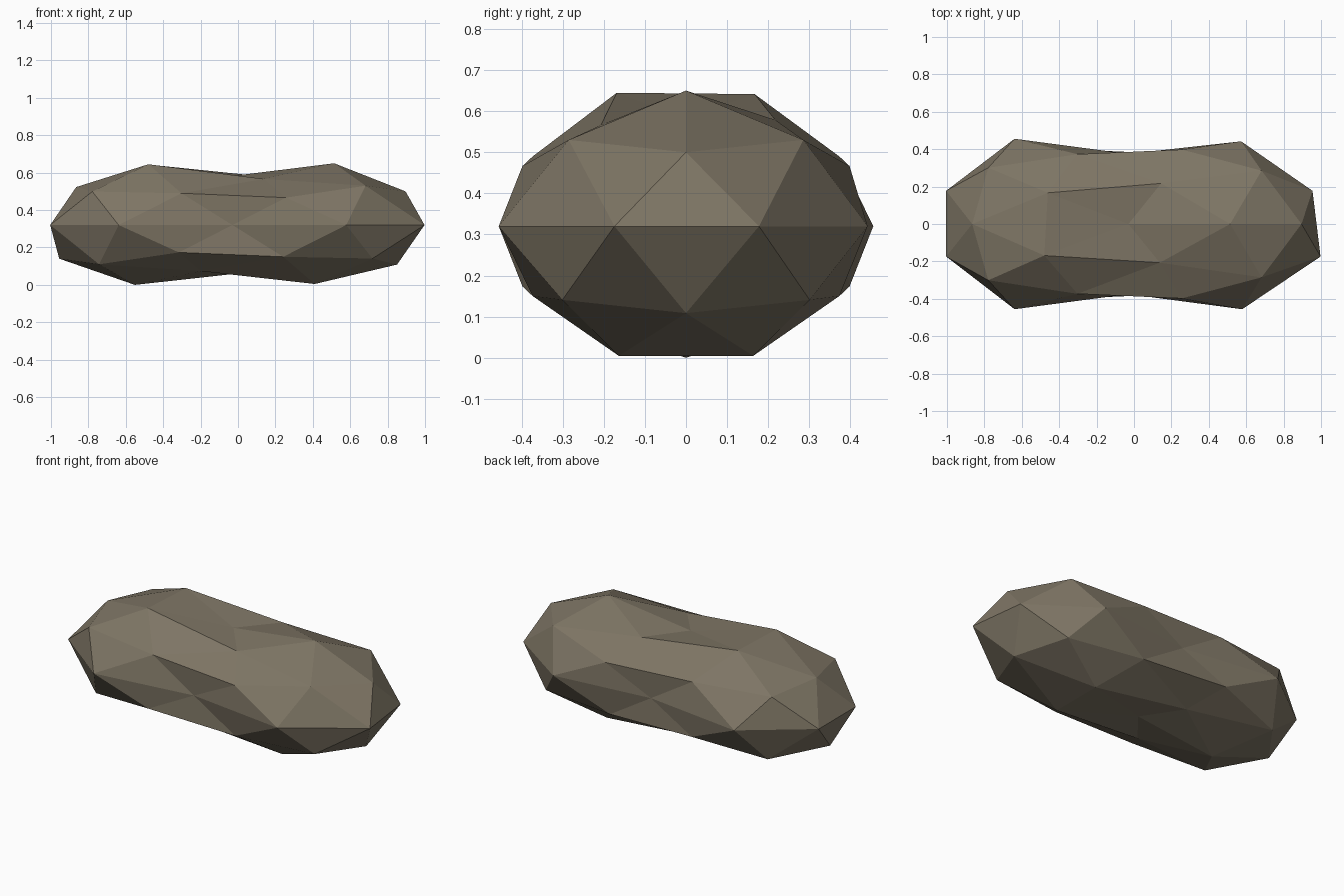
import bpy
import math
from mathutils import Vector

cube = bpy.data.objects.get("Cube")
if cube:
    bpy.data.objects.remove(cube, do_unlink=True)

# Stone colour
stone = bpy.data.materials.new("grey brown stone")
stone.use_nodes = True
colour = (0.21, 0.18, 0.13, 1)
stone.diffuse_color = colour
stone.node_tree.nodes["Principled BSDF"].inputs["Base Color"].default_value = colour

# Faceted ball that becomes the rock
bpy.ops.mesh.primitive_ico_sphere_add(subdivisions=2, radius=1, location=(0, 0, 0))
rock = bpy.context.object
rock.name = "rock"
rock.data.materials.append(stone)

# Small bumps and dents: direction on the ball, then scale in x and in y/z
bumps = [
    ((0.95, -0.31, 0), 1.045, 0.98),
    ((-0.95, -0.31, 0), 0.99, 0.98),
    ((-0.95, 0.31, 0), 0.99, 1),
    ((-0.85, 0, 0.53), 0.95, 0.96),
    ((-0.53, 0, -0.85), 0.96, 0.97),
    ((0.16, 0.5, 0.85), 1.05, 1.05),
    ((-0.43, 0.31, 0.85), 0.98, 1.02),
    ((-0.43, -0.31, 0.85), 1.02, 1.03),
    ((0.59, 0.81, 0), 0.99, 0.97),
]


def bump_at(direction):
    for target, along, across in bumps:
        if (direction - Vector(target)).length < 0.1:
            return along, across
    return 1, 1


# Stretch sideways, flatten, and pinch a waist around the middle
for vert in rock.data.vertices:
    ball = vert.co.normalized()
    along, across = bump_at(ball)
    girth = (0.575 - 0.2 * math.exp(-(ball.x / 0.35) ** 2)) * across
    vert.co = ((1.035 * ball.x - 0.03) * along, ball.y * girth, ball.z * girth * 0.7)

# Rest the rock on the ground
lowest = min(vert.co.z for vert in rock.data.vertices)
for vert in rock.data.vertices:
    vert.co.z -= lowest
for face in rock.data.polygons:
    face.use_smooth = False
rock.data.update()
